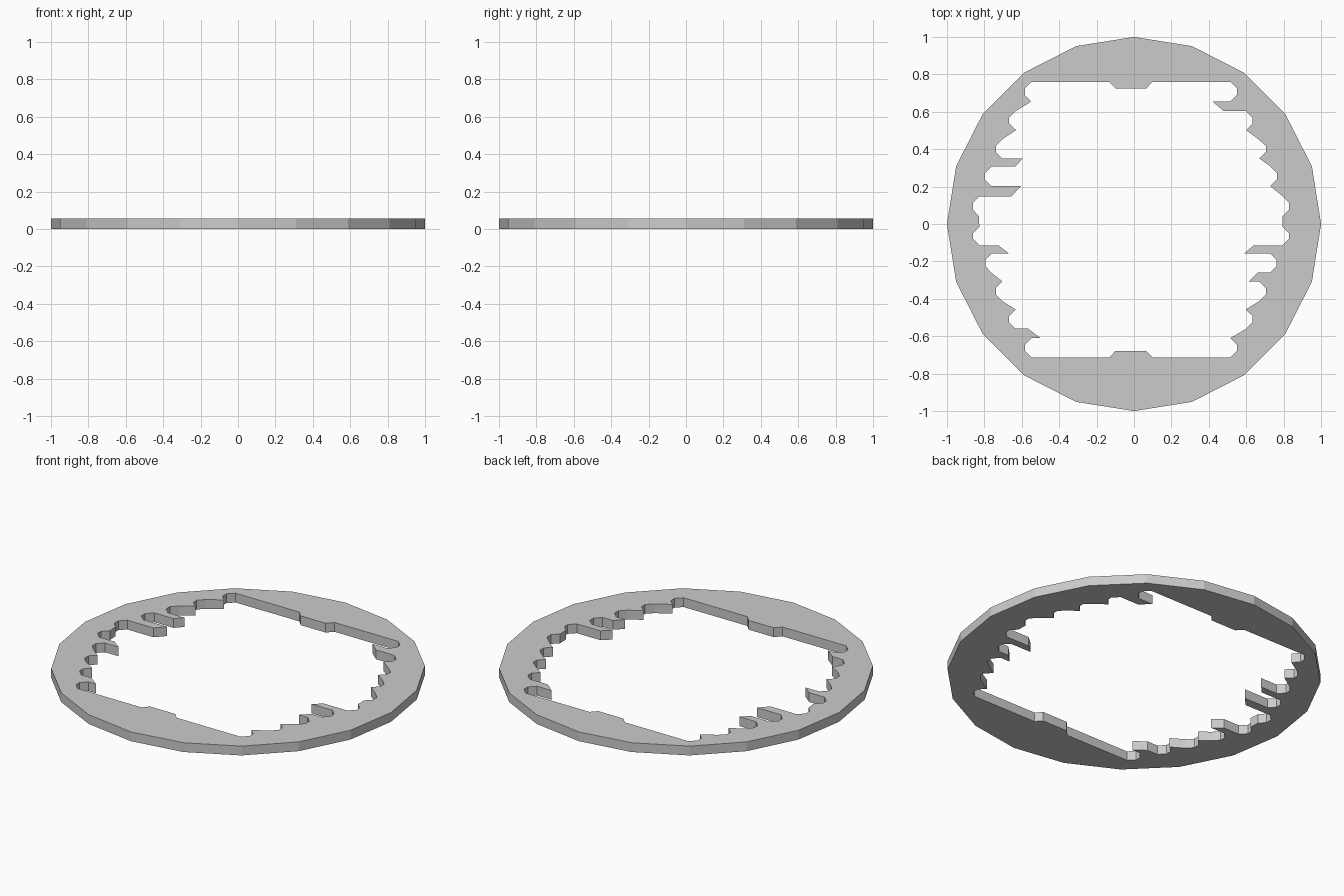
import bpy, bmesh, math

if "Cube" in bpy.data.objects:
    bpy.data.objects.remove(bpy.data.objects["Cube"])

THICK, CHAMFER, CX = 0.055, 0.035, -0.0165

# Slots from back to front: upper y, lower y, half width of the opening
SLOTS = [(.76, .655, .567), (.603, .502, .651), (.453, .35, .722),
         (.307, .202, .78), (.148, .042, .845), (-.015, -.114, .845),
         (-.157, -.26, .778), (-.307, -.412, .722), (-.457, -.56, .651),
         (-.61, -.713, .567)]
# Teeth between slots: |x| of the tip's upper and lower corner
RIGHT = [(.42, .48), (.60, .665), (.672, .73), (.73, .795), (.795, .795),
         (.64, .59), (.66, .613), (.665, .597), (.597, .515)]
LEFT = [(.55, .63), (.63, .705), (.595, .635), (.605, .655), (.83, .83),
        (.725, .67), (.763, .705), (.705, .63), (.565, .50)]


def toothed_side(sign, teeth):
    """Points along one inner side, from back to front."""
    pts = []
    for i, (top, bot, half) in enumerate(SLOTS):
        wall = CX + sign * half
        step = wall - sign * CHAMFER
        pts += [(step, top), (wall, top - CHAMFER),
                (wall, bot + CHAMFER), (step, bot)]
        if i < len(teeth):
            a, b = teeth[i]
            pts += [(sign * a, bot), (sign * b, SLOTS[i + 1][0])]
    return pts


def key_tab(y, inward):
    """Small central tab on the straight edge, left to right."""
    y2 = y + inward * CHAMFER
    return [(CX - .115, y), (CX - .082, y2), (CX + .082, y2), (CX + .115, y)]


def clean(pts, tol=.012):
    out = []
    for p in pts:
        if not out or math.dist(p, out[-1]) > tol:
            out.append(p)
    return out


# Inner opening, clockwise, and the 20-sided rim
inner = clean(key_tab(SLOTS[0][0], -1) + toothed_side(1, RIGHT)
              + key_tab(SLOTS[-1][1], 1)[::-1] + toothed_side(-1, LEFT)[::-1])
outer = [(math.cos(i * math.pi / 10), math.sin(i * math.pi / 10)) for i in range(20)]

# Fill between the two loops and extrude to a plate
bm = bmesh.new()
edges = []
for loop in (outer, inner):
    vs = [bm.verts.new((x, y, 0)) for x, y in loop]
    edges += [bm.edges.new((vs[i - 1], vs[i])) for i in range(len(vs))]
bmesh.ops.triangle_fill(bm, edges=edges, use_beauty=True, use_dissolve=False,
                        normal=(0, 0, 1))
res = bmesh.ops.extrude_face_region(bm, geom=bm.faces[:], use_keep_orig=True)
top_verts = [g for g in res["geom"] if isinstance(g, bmesh.types.BMVert)]
bmesh.ops.translate(bm, verts=top_verts, vec=(0, 0, THICK))
bmesh.ops.recalc_face_normals(bm, faces=bm.faces[:])

mesh = bpy.data.meshes.new("toothed_ring")
bm.to_mesh(mesh)
bm.free()
ring = bpy.data.objects.new("toothed_ring", mesh)
bpy.context.collection.objects.link(ring)
